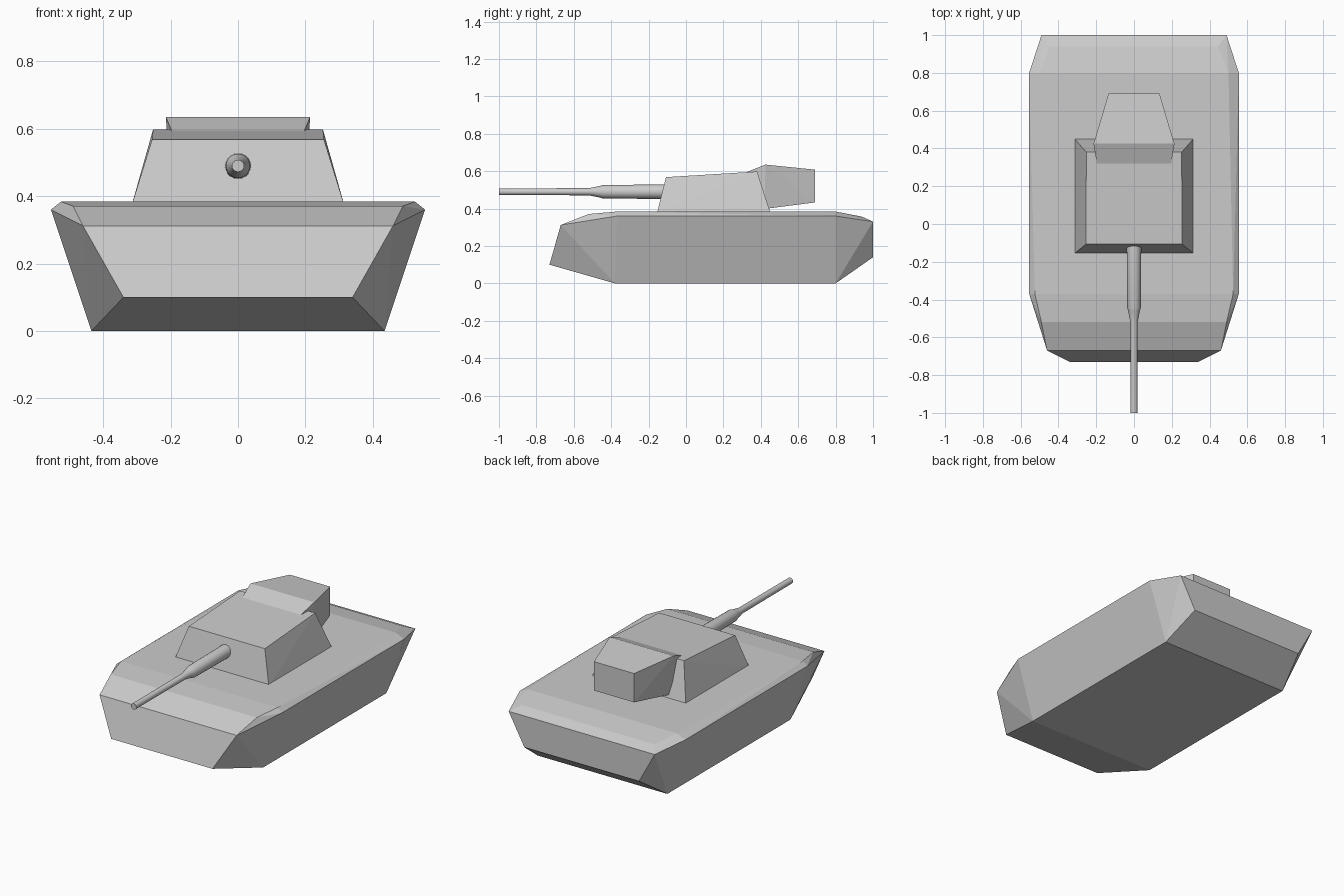
import bpy
import bmesh
import math

default_cube = bpy.data.objects.get("Cube")
if default_cube:
    bpy.data.objects.remove(default_cube, do_unlink=True)

grey = bpy.data.materials.new("plain grey")
grey.use_nodes = True
grey.diffuse_color = (0.6, 0.6, 0.6, 1)
grey.node_tree.nodes["Principled BSDF"].inputs["Base Color"].default_value = (0.6, 0.6, 0.6, 1)


def finish(name, bm):
    """Turn a bmesh into a named grey object."""
    bmesh.ops.recalc_face_normals(bm, faces=bm.faces[:])
    mesh = bpy.data.meshes.new(name)
    bm.to_mesh(mesh)
    bm.free()
    mesh.materials.append(grey)
    obj = bpy.data.objects.new(name, mesh)
    bpy.context.collection.objects.link(obj)
    return obj


def plated(name, corners):
    """Faceted armour body from the corners of its left half, mirrored."""
    bm = bmesh.new()
    for x, y, z in corners:
        for side in (1, -1):
            bm.verts.new((x * side, y, z))
    bmesh.ops.convex_hull(bm, input=bm.verts[:])
    bmesh.ops.dissolve_limit(bm, angle_limit=math.radians(1),
                             verts=bm.verts[:], edges=bm.edges[:])
    return finish(name, bm)


def turned(name, profile, height, sides=20):
    """Closed round part along y from (y, radius) pairs."""
    bm = bmesh.new()
    rings = []
    for y, r in profile:
        angles = [math.tau * i / sides for i in range(sides)]
        rings.append([bm.verts.new((r * math.cos(a), y, height + r * math.sin(a)))
                      for a in angles])
    for a, b in zip(rings, rings[1:]):
        for i in range(sides):
            j = (i + 1) % sides
            bm.faces.new((a[i], a[j], b[j], b[i]))
    bm.faces.new(rings[0])
    bm.faces.new(rings[-1])
    return finish(name, bm)


# Hull: belly, nose, shoulders, deck, tail
plated("hull", [
    (0.435, -0.38, 0), (0.435, 0.8, 0),
    (0.34, -0.73, 0.10), (0.46, -0.67, 0.312),
    (0.555, -0.37, 0.36), (0.555, 0.8, 0.36),
    (0.49, -0.52, 0.371), (0.525, -0.37, 0.384), (0.50, 0.8, 0.384),
    (0.445, 0.94, 0.357), (0.49, 1.0, 0.33), (0.385, 1.0, 0.14),
])

# Turret with a sloping roof
plated("turret", [
    (0.315, -0.155, 0.375), (0.315, 0.452, 0.375),
    (0.255, -0.107, 0.568), (0.252, 0.38, 0.598),
])

# Rear turret box
plated("turret_bustle", [
    (0.195, 0.31, 0.59), (0.214, 0.425, 0.635),
    (0.135, 0.69, 0.608), (0.135, 0.69, 0.433),
    (0.20, 0.42, 0.398),
])

# Gun with a thick sleeve stepping down to a slim barrel
gun = turned("gun_barrel", [
    (-1.0, 0.018), (-0.52, 0.019), (-0.46, 0.031),
    (-0.445, 0.036), (-0.08, 0.039),
], 0.49)
bpy.ops.object.select_all(action="DESELECT")
gun.select_set(True)
bpy.context.view_layer.objects.active = gun
bpy.ops.object.shade_smooth_by_angle(angle=math.radians(30))
